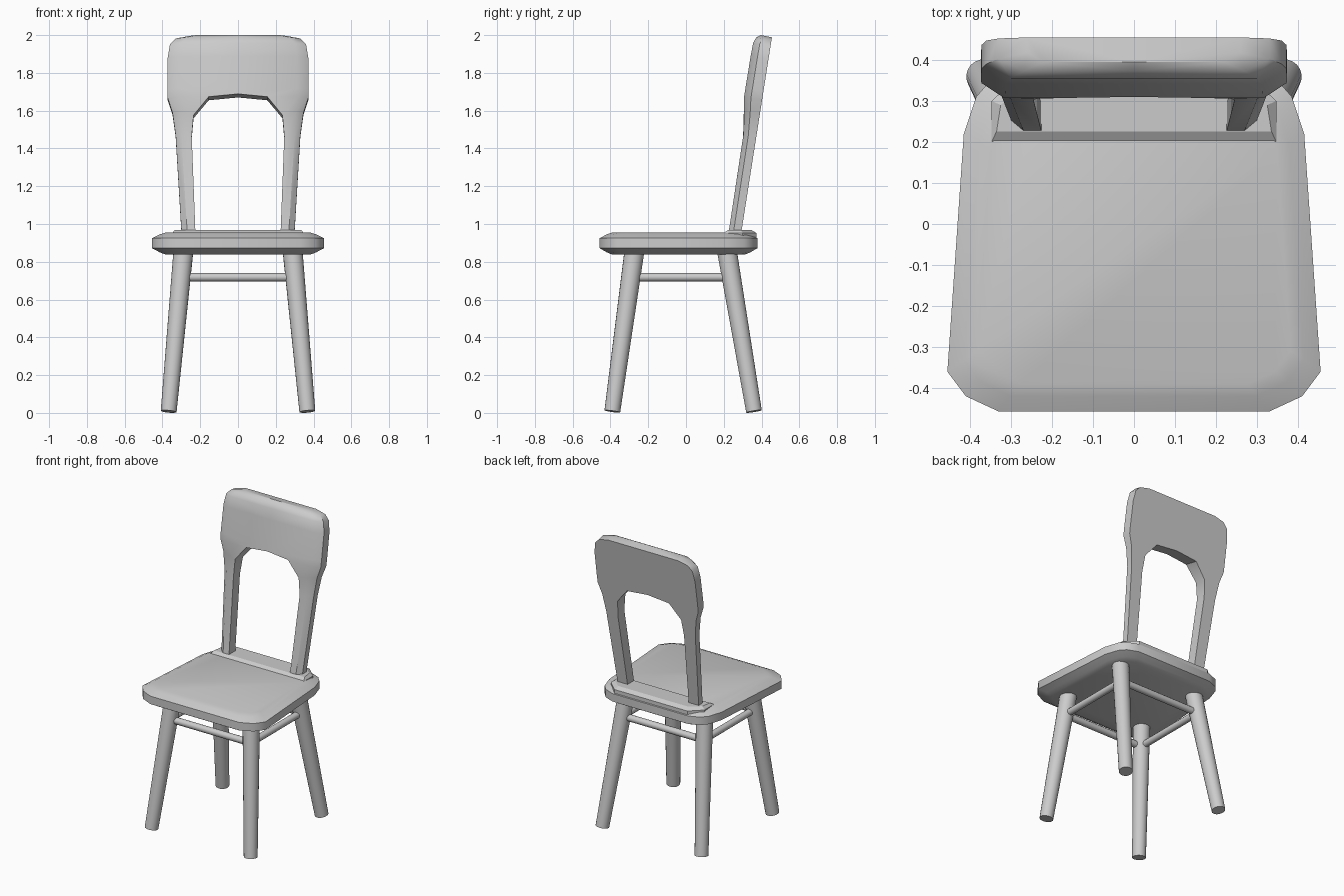
import bpy, bmesh, math
from mathutils import Vector

cube = bpy.data.objects.get("Cube")
if cube:
    bpy.data.objects.remove(cube)

grey = bpy.data.materials.new("plain grey")
grey.use_nodes = True
COLOUR = (0.6, 0.6, 0.6, 1)
grey.diffuse_color = COLOUR
grey.node_tree.nodes["Principled BSDF"].inputs["Base Color"].default_value = COLOUR


def finish(name, bm, angle=40, mirror=False):
    bmesh.ops.recalc_face_normals(bm, faces=bm.faces)
    mesh = bpy.data.meshes.new(name)
    bm.to_mesh(mesh)
    bm.free()
    obj = bpy.data.objects.new(name, mesh)
    bpy.context.collection.objects.link(obj)
    mesh.materials.append(grey)
    if mirror:
        obj.modifiers.new("Mirror", "MIRROR").use_clip = True
    bpy.ops.object.select_all(action="DESELECT")
    obj.select_set(True)
    bpy.context.view_layer.objects.active = obj
    bpy.ops.object.shade_smooth_by_angle(angle=math.radians(angle))
    return obj


def loft(name, rings, angle=40):
    bm = bmesh.new()
    loops = [[bm.verts.new(p) for p in ring] for ring in rings]
    n = len(loops[0])
    for a, b in zip(loops, loops[1:]):
        for i in range(n):
            j = (i + 1) % n
            bm.faces.new((a[i], a[j], b[j], b[i]))
    bm.faces.new(loops[0])
    bm.faces.new(loops[-1])
    return finish(name, bm, angle)


def rod(name, start, end, r1, r2, sides=20):
    start, end = Vector(start), Vector(end)
    turn = (end - start).to_track_quat("Z", "Y")
    circle = [Vector((math.cos(t), math.sin(t), 0))
              for t in (math.tau * i / sides for i in range(sides))]
    return loft(name, [[start + turn @ (c * r1) for c in circle],
                       [end + turn @ (c * r2) for c in circle]])


def mirrored(half):
    return half + [(-x, y) for x, y in reversed(half)]


# Seat slab with rounded rim
outline = mirrored([(.33, -.457), (.41, -.42), (.455, -.36), (.415, .22),
                    (.385, .31), (.35, .35), (.28, .378)])
layers = [(.838, .84), (.85, .91), (.872, 1), (.925, 1), (.945, .91), (.955, .84)]
loft("seat", [[(x * s, (y + .04) * s - .04, z) for x, y in outline]
              for z, s in layers], 50)

# Raised ledge under the backrest
ledge_base = mirrored([(.347, .2), (.347, .3), (.27, .372)])
ledge_top = mirrored([(.335, .226), (.325, .29), (.26, .345)])
loft("seat_ledge", [[(x, y, .92) for x, y in ledge_base],
                    [(x, y, .953) for x, y in ledge_base],
                    [(x, y, .969) for x, y in ledge_top]], 20)

# Splayed legs
for side, sx in (("left", 1), ("right", -1)):
    rod("front_leg_" + side, (.367 * sx, -.39, .008), (.287 * sx, -.27, .88), .042, .053)
    rod("back_leg_" + side, (.367 * sx, .36, .008), (.287 * sx, .213, .88), .042, .053)
    rod("side_stretcher_" + side, (.3 * sx, -.292, .718), (.3 * sx, .24, .718), .022, .022, 12)
for end, y in (("front", -.292), ("back", .24)):
    rod(end + "_stretcher", (-.3, y, .718), (.3, y, .718), .022, .022, 12)

# Backrest: rows of inner height, outer height, inner x, outer x, thickness, rim width
rows = [(.93, .93, .225, .298, .065, .03),
        (1.45, 1.46, .245, .33, .068, .03),
        (1.56, 1.58, .235, .347, .082, .04),
        (1.655, 1.655, .155, .372, .095, .055),
        (1.67, 1.70, 0, .373, .095, .06),
        (1.87, 1.87, 0, .372, .094, .06),
        (1.94, 1.94, 0, .36, .092, .06),
        (1.972, 1.972, 0, .33, .08, .06),
        (1.988, 1.988, 0, .26, .06, .04)]


def back_point(x, z, depth):
    return (x, .295 + .157 * (z - .97) - depth, z + .2 * depth)


bm = bmesh.new()
grid = []
for zi, zo, xi, xo, t, rim in rows:
    spots = [(xi, zi, 0), (xi, zi, t), (xo - rim, zo, t), (xo, zo, t * .62), (xo, zo, 0)]
    grid.append([bm.verts.new(back_point(*s)) for s in spots])
for a, b in zip(grid, grid[1:]):
    for i in range(5):
        j = (i + 1) % 5
        # The centre plane stays open for the mirror
        if i == 0 and a[0].co.x == 0:
            continue
        bm.faces.new((a[i], a[j], b[j], b[i]))
bm.faces.new(grid[0])
bm.faces.new(grid[-1])
finish("backrest", bm, 38, mirror=True)
